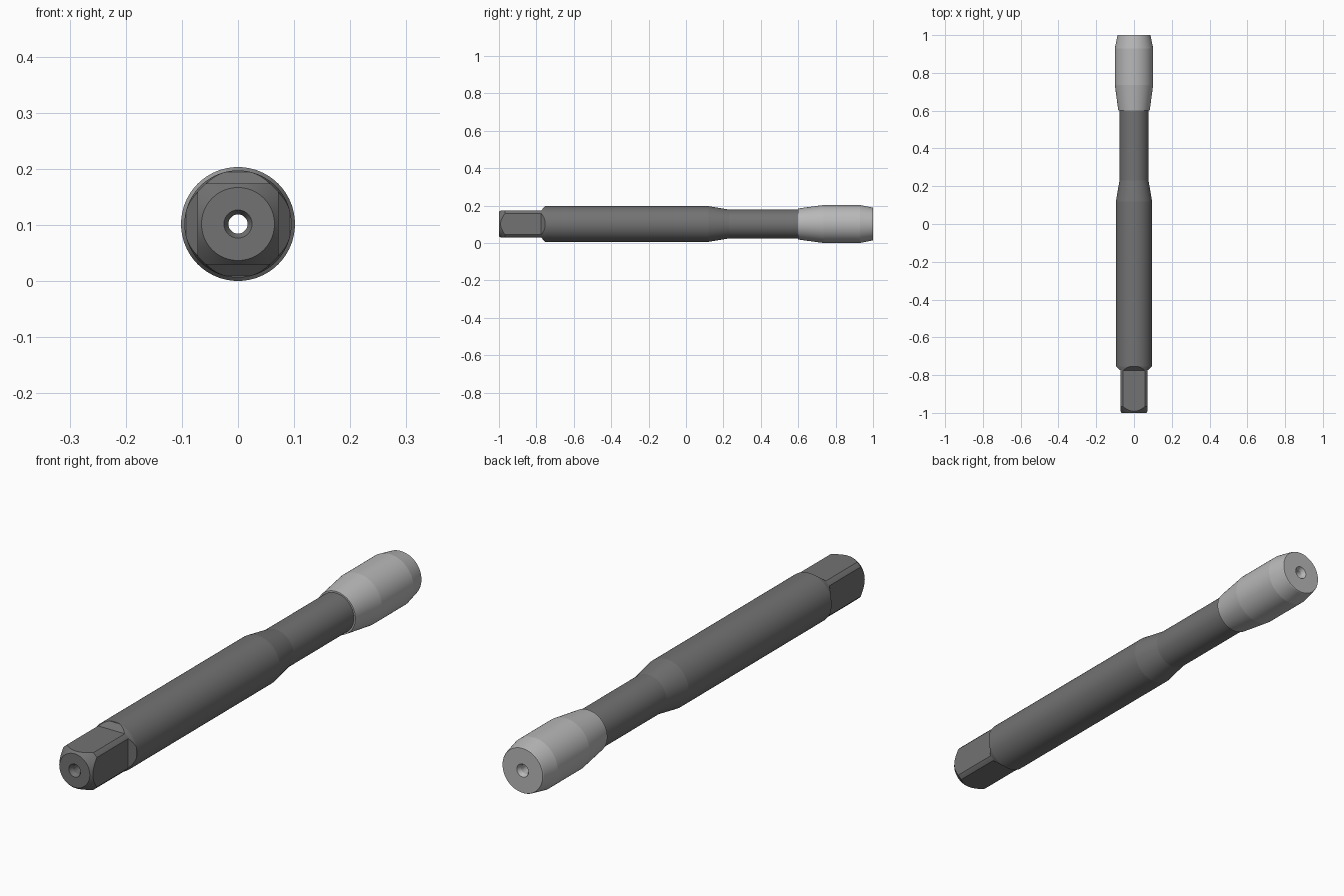
import bpy, bmesh, math

if "Cube" in bpy.data.objects:
    bpy.data.objects.remove(bpy.data.objects["Cube"])

R, SEG, BORE = 0.1015, 96, 0.017


def material(name, v):
    m = bpy.data.materials.new(name)
    m.diffuse_color = (v, v, v, 1)
    m.use_nodes = True
    m.node_tree.nodes["Principled BSDF"].inputs["Base Color"].default_value = m.diffuse_color
    return m


def finish(bm, name, mat=None):
    bmesh.ops.recalc_face_normals(bm, faces=bm.faces)
    me = bpy.data.meshes.new(name)
    bm.to_mesh(me)
    bm.free()
    ob = bpy.data.objects.new(name, me)
    bpy.context.collection.objects.link(ob)
    if mat:
        me.materials.append(mat)
    return ob


def lathe(name, profile, mat, closed):
    # profile: (y, radius) points turned about the long axis
    bm = bmesh.new()
    rings = []
    for y, r in profile:
        rings.append([bm.verts.new((r * math.cos(2 * math.pi * i / SEG), y,
                                    R + r * math.sin(2 * math.pi * i / SEG)))
                      for i in range(SEG)])
    n = len(rings)
    for k in range(n if closed else n - 1):
        a, b = rings[k], rings[(k + 1) % n]
        for i in range(SEG):
            j = (i + 1) % SEG
            bm.faces.new((a[i], a[j], b[j], b[i]))
    return finish(bm, name, mat)


def flat_cutter(name, angle):
    # wedge-ended block that mills one flat of the drive square
    prof = [(-1.1, 0.072), (-0.775, 0.072), (-0.755, 0.093), (-0.745, 0.2), (-1.1, 0.2)]
    c, s = math.cos(angle), math.sin(angle)
    bm = bmesh.new()
    ends = [[bm.verts.new((d * c - w * s, y, R + d * s + w * c)) for y, d in prof]
            for w in (-0.2, 0.2)]
    n = len(prof)
    bm.faces.new(ends[0])
    bm.faces.new(ends[1])
    for i in range(n):
        j = (i + 1) % n
        bm.faces.new((ends[0][i], ends[0][j], ends[1][j], ends[1][i]))
    return finish(bm, name)


def smooth(ob):
    bpy.ops.object.select_all(action='DESELECT')
    ob.select_set(True)
    bpy.context.view_layer.objects.active = ob
    bpy.ops.object.shade_smooth_by_angle(angle=math.radians(5))


dark = material("dark_steel", 0.17)
light = material("light_steel", 0.48)

# Shank, neck and drive end
shank = lathe("shank", [
    (-1.0, 0.025), (-1.0, 0.065), (-0.967, 0.092), (-0.772, 0.092), (-0.755, 0.0955),
    (0.12, 0.0955), (0.23, 0.077), (0.6, 0.077), (0.6, BORE), (-0.985, BORE)], dark, True)

# Mill the four flats
bpy.context.view_layer.objects.active = shank
for i in range(4):
    cutter = flat_cutter("flat_cutter", i * math.pi / 2)
    mod = shank.modifiers.new("flat", 'BOOLEAN')
    mod.operation, mod.solver, mod.object = 'DIFFERENCE', 'EXACT', cutter
    bpy.ops.object.modifier_apply(modifier=mod.name)
    bpy.data.objects.remove(cutter, do_unlink=True)

# Remove the hidden end wall where the head joins
bm = bmesh.new()
bm.from_mesh(shank.data)
hidden = [f for f in bm.faces if all(v.co.y > 0.599 for v in f.verts)]
bmesh.ops.delete(bm, geom=hidden, context='FACES')
bm.to_mesh(shank.data)
bm.free()
smooth(shank)

# Cutting head with tapered back and chamfered tip
head = lathe("head", [
    (0.6, 0.077), (0.6, 0.083), (0.735, R), (0.93, R), (0.997, 0.088), (1.0, 0.086),
    (1.0, 0.025), (0.985, BORE), (0.6, BORE)], light, False)
smooth(head)
